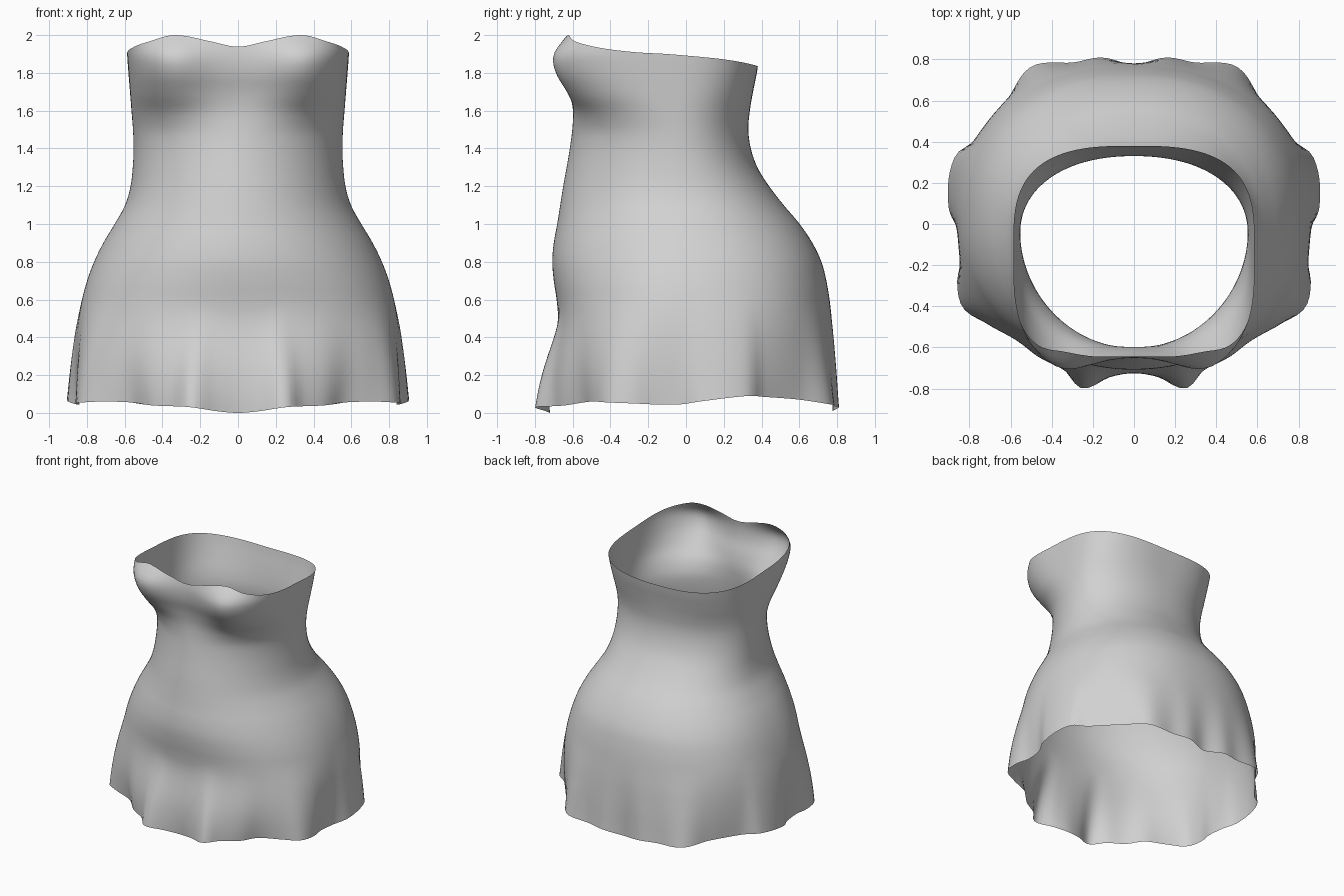
import bpy, bmesh, math

SEGMENTS, ROWS = 160, 64


def curve(table, column, x):
    """Smooth interpolation of one column of a table keyed by its first column."""
    if x <= table[0][0]:
        return table[0][column]
    if x >= table[-1][0]:
        return table[-1][column]
    i = max(k for k in range(len(table) - 1) if table[k][0] <= x)

    def slope(k):
        a, b = table[max(k - 1, 0)], table[min(k + 1, len(table) - 1)]
        return (b[column] - a[column]) / (b[0] - a[0])

    p, q = table[i], table[i + 1]
    h = q[0] - p[0]
    t = (x - p[0]) / h
    return ((2*t**3 - 3*t**2 + 1) * p[column] + (t**3 - 2*t**2 + t) * h * slope(i)
            + (3*t**2 - 2*t**3) * q[column] + (t**3 - t**2) * h * slope(i + 1))


# Body profile: height, half width, front y, back y
PROFILE = [
    (0.00, 0.875, -0.76, 0.785), (0.20, 0.87, -0.725, 0.787),
    (0.40, 0.856, -0.685, 0.779), (0.50, 0.844, -0.677, 0.771),
    (0.60, 0.826, -0.685, 0.76), (0.70, 0.799, -0.700, 0.743),
    (0.80, 0.762, -0.708, 0.717), (0.90, 0.713, -0.70, 0.669),
    (1.00, 0.653, -0.682, 0.602), (1.10, 0.598, -0.666, 0.517),
    (1.20, 0.569, -0.65, 0.44), (1.30, 0.557, -0.632, 0.378),
    (1.40, 0.553, -0.615, 0.343), (1.50, 0.556, -0.602, 0.33),
    (1.60, 0.564, -0.598, 0.338), (1.70, 0.572, -0.613, 0.355),
    (1.80, 0.58, -0.641, 0.375), (1.90, 0.587, -0.648, 0.388),
    (2.00, 0.588, -0.63, 0.39)]

# Section character: height, centre y, front squareness, back squareness
SECTION = [(0.0, 0.0, 2.5, 2.4), (0.4, 0.0, 2.4, 2.35), (0.65, 0.0, 2.2, 2.3),
           (0.85, 0.0, 2.07, 2.25), (1.1, -0.03, 2.0, 2.2), (1.45, -0.05, 1.92, 2.17),
           (1.58, -0.065, 2.2, 2.3), (1.7, -0.08, 2.9, 2.6), (1.9, -0.10, 3.8, 3.0)]

# Bust swell by height
BUST = [(1.5, 0.0), (1.6, 0.018), (1.68, 0.048), (1.78, 0.078), (1.87, 0.085),
        (1.93, 0.062), (2.0, 0.01)]

# Rippled hem, front to back along one side: x, y, z
HEM_POINTS = [
    (0.0, -0.72, 0.0), (0.12, -0.745, 0.01), (0.25, -0.80, 0.03), (0.34, -0.71, 0.035),
    (0.46, -0.64, 0.04), (0.56, -0.545, 0.055), (0.71, -0.485, 0.06), (0.83, -0.41, 0.055),
    (0.86, -0.28, 0.05), (0.84, -0.17, 0.045), (0.855, -0.03, 0.045), (0.90, 0.07, 0.06),
    (0.87, 0.33, 0.09), (0.77, 0.41, 0.085), (0.62, 0.60, 0.07), (0.50, 0.765, 0.045),
    (0.30, 0.785, 0.035), (0.16, 0.81, 0.03), (0.0, 0.775, 0.01)]
HEM = [(math.atan2(x, -y), math.hypot(x, y), z) for x, y, z in HEM_POINTS]
HEM = ([(-HEM[1][0], *HEM[1][1:])] + HEM
       + [(2 * math.pi - HEM[-2][0], *HEM[-2][1:])])

# Neckline, angle from the front: angle, height
RIM = [(-0.6, 2.0), (0.0, 1.94), (0.25, 1.965), (0.58, 2.0), (0.80, 1.965), (1.05, 1.93),
       (1.3, 1.91), (1.57, 1.9), (1.95, 1.88), (2.5, 1.845), (3.1416, 1.833), (3.8, 1.845)]


def body_point(angle, v):
    side = abs(angle)
    bottom, top = curve(HEM, 2, side), curve(RIM, 1, side)
    z = bottom + (top - bottom) * v
    half, front, back = (curve(PROFILE, c, z) for c in (1, 2, 3))
    centre, n_front, n_back = (curve(SECTION, c, z) for c in (1, 2, 3))
    s, c = math.sin(angle), -math.cos(angle)
    n, depth = (n_front, centre - front) if c < 0 else (n_back, back - centre)
    r = (abs(s / half) ** n + abs(c / depth) ** n) ** (-1 / n)
    # folds fade out smoothly up the skirt
    t = max(0.0, 1 - (z - bottom) / 0.55)
    r += (curve(HEM, 1, side) - r) * t ** 1.5
    x, y = r * s, centre * (1 - t) + r * c
    # bust swells forward on either side of the middle
    y -= curve(BUST, 1, z) * math.exp(-((abs(x) - 0.37) / 0.19) ** 2) * max(0.0, -c) ** 0.5
    return x, y, z


# Dress: one open tube from hem to neckline
bm = bmesh.new()
rings = [[bm.verts.new(body_point(-math.pi + 2 * math.pi * i / SEGMENTS, row / ROWS))
          for i in range(SEGMENTS)] for row in range(ROWS + 1)]
for low, high in zip(rings, rings[1:]):
    for i in range(SEGMENTS):
        j = (i + 1) % SEGMENTS
        bm.faces.new((low[i], low[j], high[j], high[i]))
for face in bm.faces:
    face.smooth = True
mesh = bpy.data.meshes.new("dress")
bm.to_mesh(mesh)
bm.free()

dress = bpy.data.objects.new("dress", mesh)
bpy.context.collection.objects.link(dress)
fabric = bpy.data.materials.new("light grey fabric")
fabric.diffuse_color = (0.64, 0.64, 0.64, 1)
mesh.materials.append(fabric)
